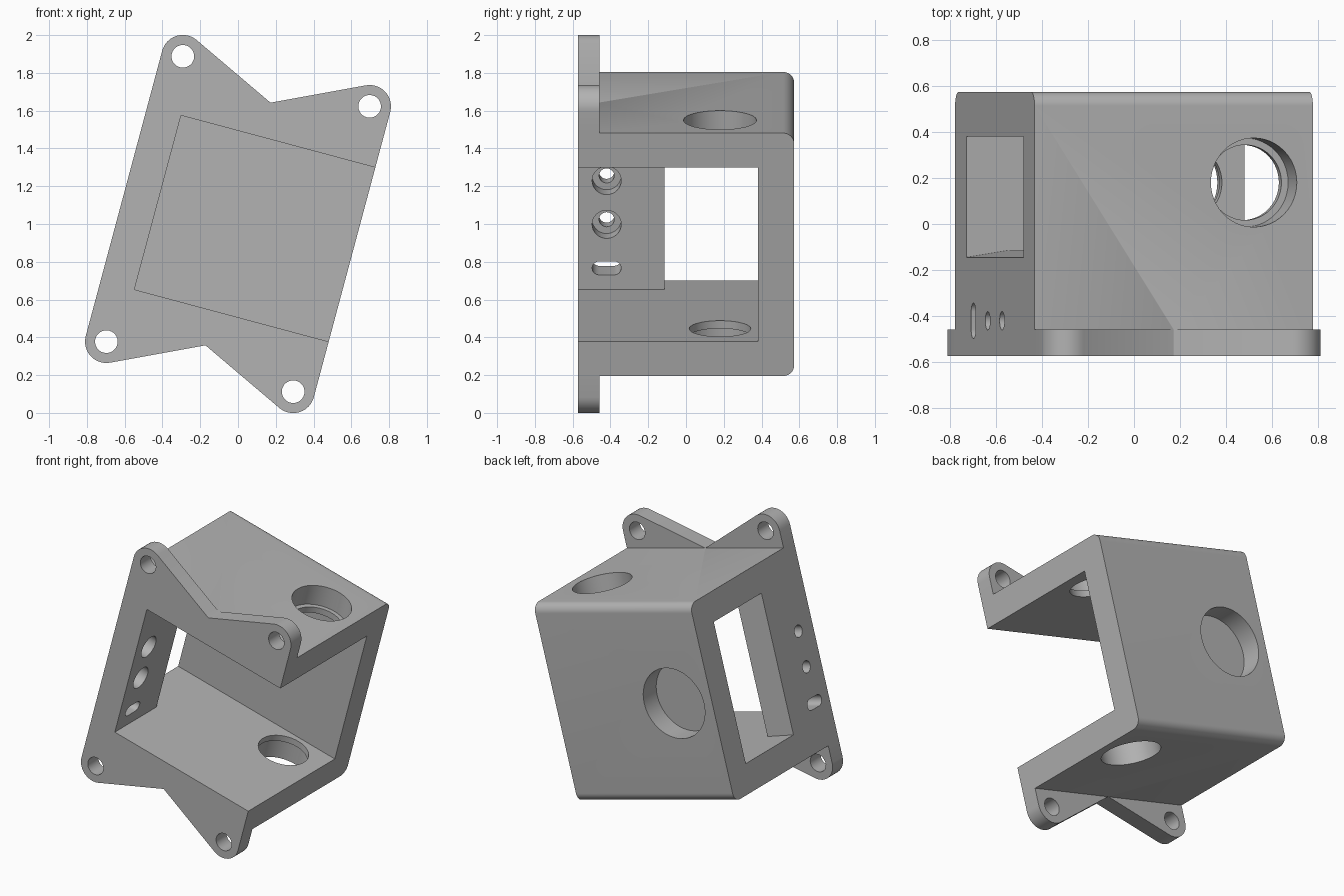
import bpy, bmesh
from math import sin, cos, pi, radians, atan2, asin, hypot
from mathutils import Matrix, Vector

if "Cube" in bpy.data.objects:
    bpy.data.objects.remove(bpy.data.objects["Cube"])

# Local frame: x across, y depth, z along the housing; tilted at the end
HALF_W, HALF_H = 0.625, 0.666
FRONT, BACK = -0.573, 0.573
PLATE_BACK = -0.458
INNER = 0.477          # half height of the cavity
WALL_IN = -0.44        # inner face of the screw wall

grey = bpy.data.materials.new("plain grey")
grey.use_nodes = True
grey.diffuse_color = (0.45, 0.45, 0.45, 1)
grey.node_tree.nodes["Principled BSDF"].inputs["Base Color"].default_value = (0.45, 0.45, 0.45, 1)


def arc(cx, cy, r, start, end, n=12):
    steps = [start + (end - start) * i / n for i in range(n + 1)]
    return [(cx + r * cos(t), cy + r * sin(t)) for t in steps]


def disc(cx, cy, r, n=48):
    return arc(cx, cy, r, 0, 2 * pi, n)[:-1]


def prism(name, points, axis, lo, hi):
    """Extrude a 2D outline along one axis from lo to hi."""
    place = {"X": lambda a, b: (lo, a, b),
             "Y": lambda a, b: (a, lo, b),
             "Z": lambda a, b: (a, b, lo)}[axis]
    bm = bmesh.new()
    face = bm.faces.new([bm.verts.new(place(a, b)) for a, b in points])
    out = bmesh.ops.extrude_face_region(bm, geom=[face])
    shift = Vector([(hi - lo) * (axis == k) for k in "XYZ"])
    moved = [v for v in out["geom"] if isinstance(v, bmesh.types.BMVert)]
    bmesh.ops.translate(bm, verts=moved, vec=shift)
    bmesh.ops.recalc_face_normals(bm, faces=bm.faces)
    mesh = bpy.data.meshes.new(name)
    bm.to_mesh(mesh)
    bm.free()
    mesh.materials.append(grey)
    obj = bpy.data.objects.new(name, mesh)
    bpy.context.collection.objects.link(obj)
    return obj


def combine(target, tool, operation="DIFFERENCE"):
    """Apply a boolean and discard the tool."""
    tool.hide_render = True
    mod = target.modifiers.new("boolean", "BOOLEAN")
    mod.operation, mod.object, mod.solver = operation, tool, "EXACT"
    bpy.context.view_layer.objects.active = target
    bpy.ops.object.modifier_apply(modifier=mod.name)
    bpy.data.objects.remove(tool)


# Housing block with two rounded back edges
R = 0.06
block = [(FRONT, -HALF_H)]
block += arc(BACK - R, -HALF_H + R, R, -pi / 2, 0)
block += arc(BACK - R, HALF_H - R, R, 0, pi / 2)
block += [(FRONT, HALF_H)]
housing = prism("housing", block, "X", -HALF_W, HALF_W)

# Mounting plate: four rounded ears with a notch between each pair
ear_x, ear_z, ear_r = 0.512, 0.782, 0.113
notch = HALF_H - 0.001
dx, dz = ear_x, ear_z - notch
tangent = atan2(dz, dx) + asin(ear_r / hypot(dx, dz)) + pi / 2
right_ear = arc(ear_x, ear_z, ear_r, 0, tangent)
top = right_ear + [(0, notch)] + [(-x, z) for x, z in reversed(right_ear)]
outline = top + [(-x, -z) for x, z in top]
combine(housing, prism("mounting_plate", outline, "Y", FRONT, PLATE_BACK), "UNION")

# Cavity open at the front and one side, with a window through the screw wall
cavity = [(WALL_IN, -0.8), (0.8, -0.8), (0.8, 0.38), (-0.8, 0.38),
          (-0.8, -0.173), (WALL_IN, -0.115)]
combine(housing, prism("cavity", cavity, "Z", -INNER, INNER))

# Ear holes
for sx in (-1, 1):
    for sz in (-1, 1):
        combine(housing, prism("ear_hole", disc(sx * ear_x, sz * ear_z, 0.06, 32),
                               "Y", -0.7, -0.4))

# Stepped round openings in the two long walls
combine(housing, prism("opening", disc(0.36, 0.18, 0.163), "Z", -0.8, 0.8))
for s in (-1, 1):
    combine(housing, prism("counterbore", disc(0.36, 0.18, 0.193), "Z", s * 0.52, s * 0.8))

# Blind pocket in the back wall
combine(housing, prism("back_pocket", disc(-0.32, 0, 0.238), "Y", 0.43, 0.7))

# Counterbored screw holes and a slot in the screw wall
SCREW_Y = -0.42
for z in (0.12, -0.12):
    combine(housing, prism("screw_hole", disc(SCREW_Y, z, 0.04, 32), "X", -0.7, -0.4))
    combine(housing, prism("screw_bore", disc(SCREW_Y, z, 0.077, 32), "X", -0.54, -0.4))
slot = arc(SCREW_Y + 0.04, -0.36, 0.037, -pi / 2, pi / 2)
slot += arc(SCREW_Y - 0.04, -0.36, 0.037, pi / 2, 3 * pi / 2)
combine(housing, prism("slot", slot, "X", -0.7, -0.4))

# Tilt the finished part and stand it on the ground
housing.data.transform(Matrix.Translation((0, 0, 1)) @ Matrix.Rotation(radians(15), 4, "Y"))
bpy.ops.object.select_all(action="DESELECT")
housing.select_set(True)
bpy.context.view_layer.objects.active = housing
bpy.ops.object.shade_smooth_by_angle(angle=radians(30))
